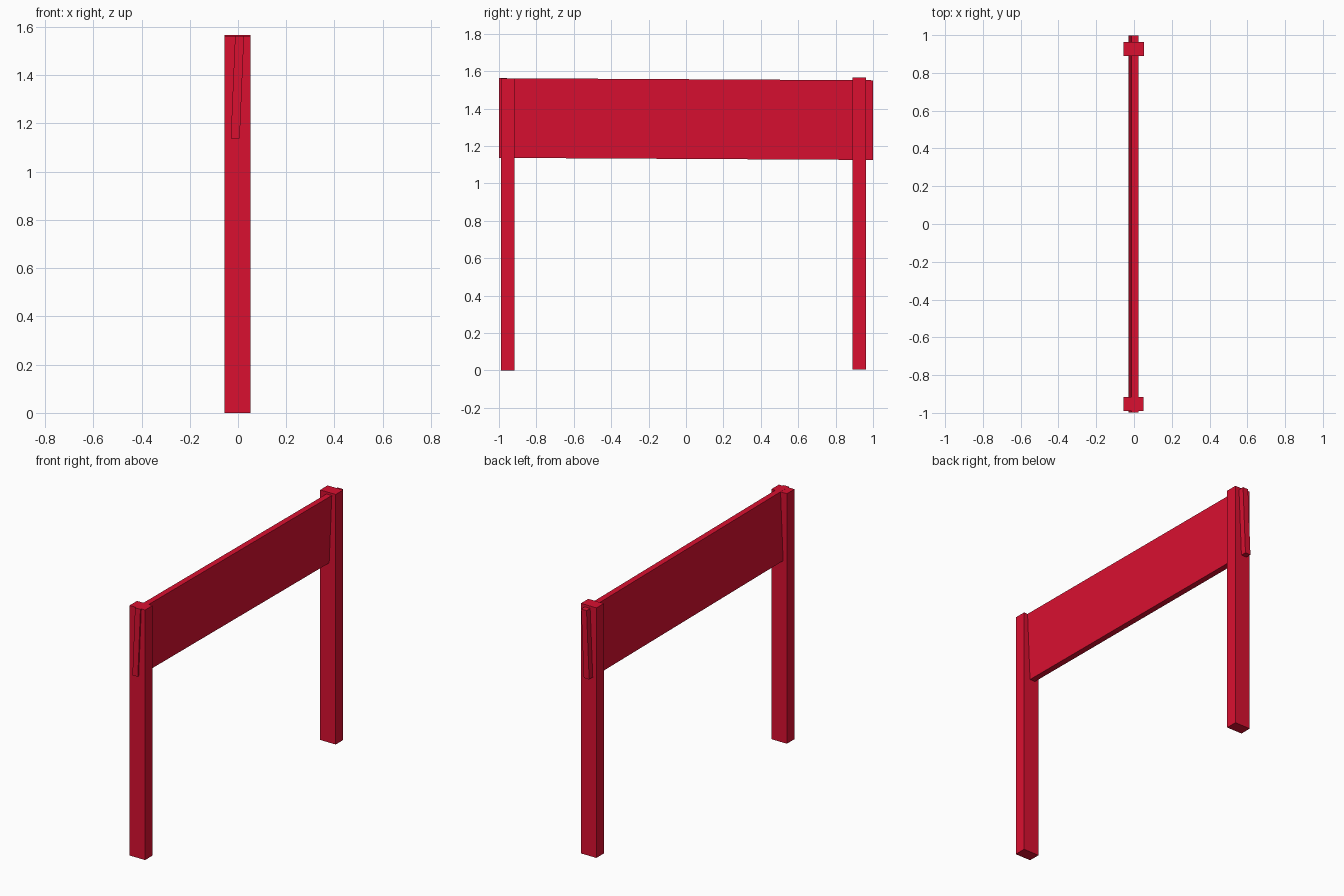
import bpy
from mathutils import Matrix

if "Cube" in bpy.data.objects:
    bpy.data.objects.remove(bpy.data.objects["Cube"])

red = bpy.data.materials.new("red_paint")
red.diffuse_color = (0.7, 0.005, 0.03, 1)
red.use_nodes = True
red.node_tree.nodes["Principled BSDF"].inputs["Base Color"].default_value = red.diffuse_color


def box(name, lo, hi):
    """Box between two corners, with the size baked into the mesh."""
    size = [b - a for a, b in zip(lo, hi)]
    mid = [(a + b) / 2 for a, b in zip(lo, hi)]
    bpy.ops.mesh.primitive_cube_add(size=1, location=mid)
    ob = bpy.context.object
    ob.name = name
    ob.data.transform(Matrix.Diagonal((*size, 1)))
    ob.data.materials.append(red)
    return ob


# Upright posts
box("front_post", (-0.056, -0.99, 0.0), (0.051, -0.916, 1.562))
box("back_post", (-0.055, 0.89, 0.004), (0.052, 0.963, 1.566))

# Sign board: leans toward +x at the top and drops slightly toward the back
board = box("board", (-0.021, -0.999, 1.131), (0.016, 0.999, 1.557))
shear = Matrix.Identity(4)
shear[0][2] = 0.018 / 0.426
shear[2][1] = -0.0055
board.data.transform(shear)
